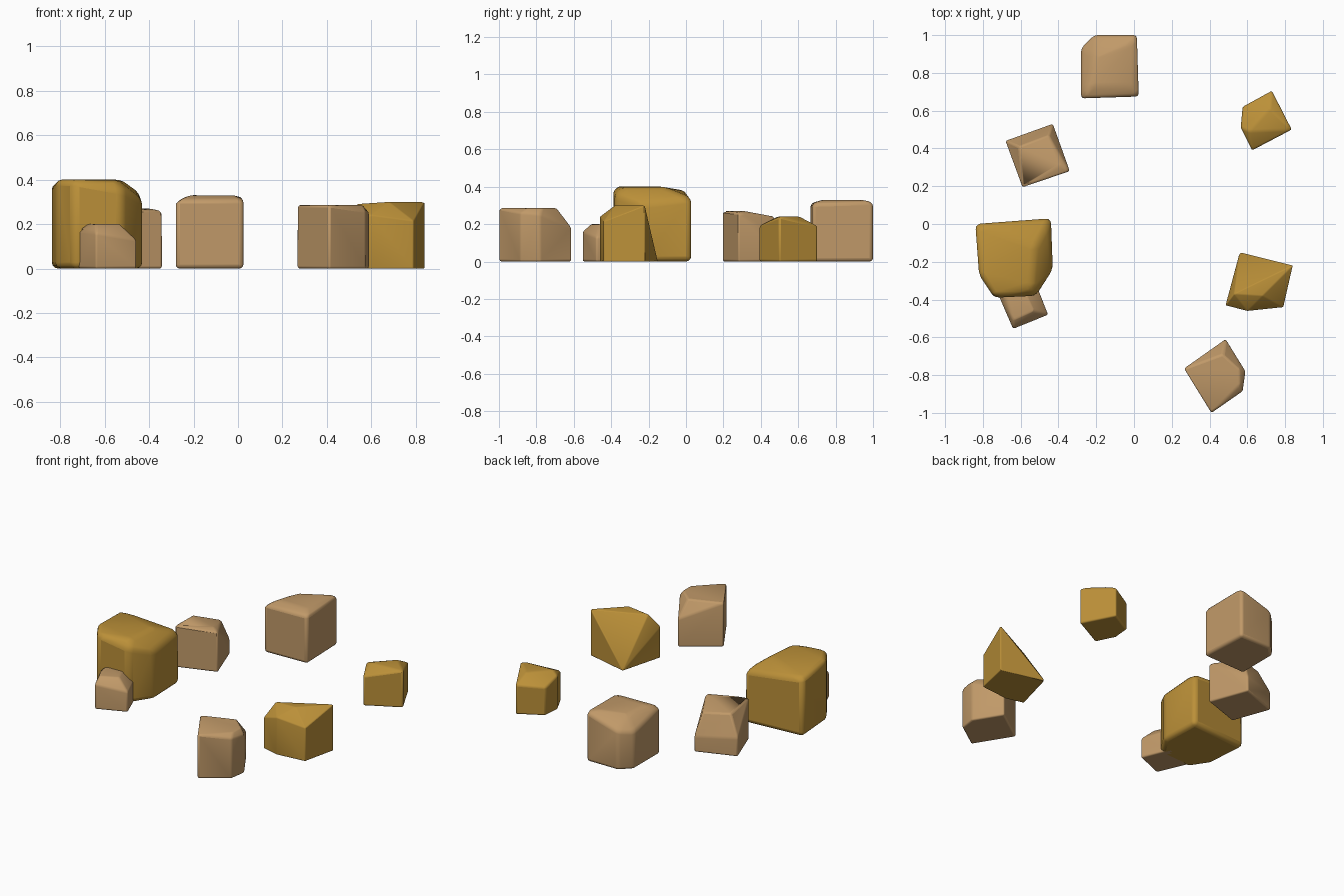
import bpy, bmesh, math
from mathutils import Vector

cube = bpy.data.objects.get("Cube")
if cube:
    bpy.data.objects.remove(cube, do_unlink=True)


def make_material(name, colour):
    mat = bpy.data.materials.new(name)
    mat.use_nodes = True
    mat.diffuse_color = colour
    mat.node_tree.nodes["Principled BSDF"].inputs["Base Color"].default_value = colour
    return mat


ochre = make_material("ochre stone", (0.50, 0.28, 0.04, 1))
tan = make_material("tan stone", (0.53, 0.32, 0.14, 1))


def rock(name, material, corners, crown, rounding=0.01, flare=1.0):
    """Chipped boulder: hull of a ground outline, the corner heights and crown points.
    corners are (x, y, height); flare scales the ground outline about its centre."""
    centre = sum((Vector((x, y, 0)) for x, y, h in corners), Vector()) / len(corners)
    bm = bmesh.new()
    for x, y, h in corners:
        offset = Vector((x, y, 0)) - centre
        bm.verts.new(offset * flare)
        if h > 0:
            bm.verts.new(offset + Vector((0, 0, h)))
    for point in crown:
        bm.verts.new(Vector(point) - centre)
    hull = bmesh.ops.convex_hull(bm, input=bm.verts[:])
    loose = {v for v in hull["geom_interior"] + hull["geom_unused"]
             if isinstance(v, bmesh.types.BMVert)}
    bmesh.ops.delete(bm, geom=list(loose), context="VERTS")
    bmesh.ops.dissolve_limit(bm, angle_limit=math.radians(4),
                             verts=bm.verts[:], edges=bm.edges[:])
    bmesh.ops.recalc_face_normals(bm, faces=bm.faces[:])
    mesh = bpy.data.meshes.new(name)
    bm.to_mesh(mesh)
    bm.free()
    mesh.materials.append(material)
    obj = bpy.data.objects.new(name, mesh)
    obj.location = centre
    bpy.context.collection.objects.link(obj)
    # Worn edges with soft shading
    bevel = obj.modifiers.new("worn edges", "BEVEL")
    bevel.width = rounding
    bevel.segments = 3
    bevel.limit_method = "ANGLE"
    bevel.angle_limit = math.radians(12)
    bpy.ops.object.select_all(action="DESELECT")
    obj.select_set(True)
    bpy.context.view_layer.objects.active = obj
    bpy.ops.object.shade_smooth_by_angle(angle=math.radians(50))
    return obj


# Large ochre boulder and the small stone leaning on it
rock("large_boulder", ochre,
     [(-.84, 0, .38), (-.44, .03, .34), (-.43, -.24, .31),
      (-.52, -.38, .36), (-.74, -.39, .4), (-.82, -.27, .4)],
     [(-.52, -.12, .4), (-.54, -.33, .4)], rounding=0.03)
rock("small_leaning_stone", tan,
     [(-.64, -.555, .16), (-.455, -.48, .13), (-.53, -.29, .14), (-.72, -.37, .17)],
     [(-.64, -.51, .2), (-.53, -.46, .2), (-.59, -.33, .2), (-.68, -.37, .2)])

# Tan stones along the back
rock("back_boulder", tan,
     [(-.28, .93, .24), (-.21, 1, .25), (.015, 1, .32),
      (.025, .675, .31), (-.28, .665, .31)],
     [(-.22, .73, .33), (-.02, .73, .33), (-.03, .95, .33), (-.2, .88, .32)],
     rounding=0.03)
rock("back_right_stone", tan,
     [(-.68, .44, .12), (-.43, .53, .1), (-.34, .28, .26), (-.59, .195, .27)],
     [(-.61, .41, .25), (-.45, .47, .24), (-.39, .31, .27)])

# Stones on the left side
rock("back_left_stone", ochre,
     [(.73, .705, .19), (.835, .5, .24), (.625, .39, .19),
      (.565, .51, .22), (.575, .62, .18)],
     [(.72, .61, .24), (.61, .49, .24)])
rock("left_wedge_stone", ochre,
     [(.56, -.15, 0), (.84, -.22, .3), (.79, -.44, .215),
      (.6, -.46, .24), (.485, -.43, .2)],
     [(.68, -.38, .3), (.53, -.37, .29)], rounding=0.005)
rock("front_left_stone", tan,
     [(.485, -.61, .18), (.265, -.765, .285), (.41, -1, .285),
      (.575, -.885, .26), (.59, -.78, .25)],
     [(.47, -.69, .285), (.56, -.85, .285), (.56, -.77, .285)])
